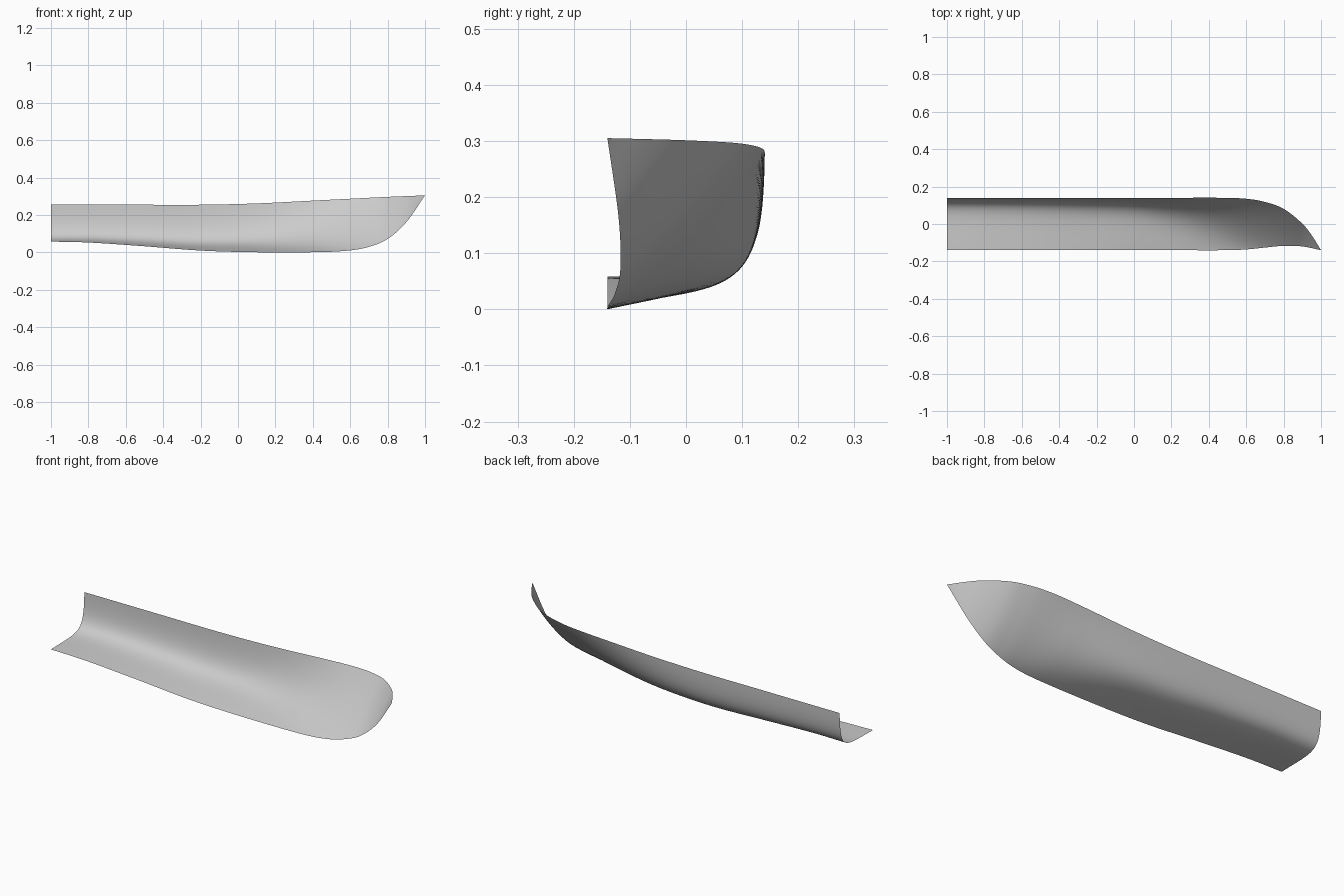
import bpy
import bmesh
from mathutils import Vector

# Remove only the default object
default_object = bpy.data.objects.get("Cube")
if default_object:
    bpy.data.objects.remove(default_object, do_unlink=True)


def smooth_curve(points):
    """Return a smooth function passing through (position, value) points."""
    last = len(points) - 1

    def slope(i):
        a, b = points[max(i - 1, 0)], points[min(i + 1, last)]
        return (b[1] - a[1]) / (b[0] - a[0])

    def evaluate(x):
        i = 0
        while i < last - 1 and x > points[i + 1][0]:
            i += 1
        (start, low), (end, high) = points[i], points[i + 1]
        span = end - start
        t = (x - start) / span
        s = 1 - t
        return (low * s * s * (1 + 2 * t) + high * t * t * (1 + 2 * s)
                + span * t * s * (slope(i) * s - slope(i + 1) * t))

    return evaluate


# Keel and stem edge: distance across and height
keel_y = smooth_curve([(-1, -.14), (.2, -.14), (.5, -.14), (.6, -.136),
                       (.7, -.126), (.8, -.117), (.9, -.12), (1, -.14)])
keel_z = smooth_curve([(-1, .058), (-.8, .053), (-.5, .033), (-.2, .01),
                       (.1, .001), (.45, .002), (.6, .011), (.7, .03),
                       (.8, .072), (.9, .162), (1, .305)])

# Upper edge of the side
sheer_y = smooth_curve([(-1, .14), (.2, .14), (.48, .14), (.6, .135),
                        (.7, .118), (.8, .081), (.9, .002), (.95, -.06), (1, -.14)])
sheer_z = smooth_curve([(-1, .255), (-.5, .255), (-.2, .255), (.1, .262),
                        (.4, .277), (.6, .287), (.8, .297), (1, .305)])

# Fullness of the floor and of the bilge, as shares of each section
floor_out = smooth_curve([(-1, .85), (-.3, .8), (0, .7), (.2, .55), (.4, .36),
                          (.6, .22), (.8, .28), (1, .33)])
floor_up = smooth_curve([(-1, .03), (-.3, .1), (0, .15), (.2, .12), (.4, .1),
                         (.6, .1), (.8, .22), (1, .3)])
bilge_out = smooth_curve([(-1, .98), (-.3, .97), (0, .94), (.2, .88), (.4, .77),
                          (.6, .64), (.8, .63), (1, .66)])
bilge_up = smooth_curve([(-1, -.1), (-.3, .04), (0, .08), (.2, .16), (.4, .28),
                         (.6, .42), (.8, .55), (1, .63)])


def section_point(x, t):
    """Point on the hull section at x, from keel (t=0) to upper edge (t=1)."""
    keel = Vector((x, keel_y(x), keel_z(x)))
    sheer = Vector((x, sheer_y(x), sheer_z(x)))
    width, height = sheer.y - keel.y, sheer.z - keel.z
    floor = keel + Vector((0, width * floor_out(x), height * floor_up(x)))
    bilge = keel + Vector((0, width * bilge_out(x), height * bilge_up(x)))
    s = 1 - t
    return keel * s**3 + floor * 3 * s * s * t + bilge * 3 * s * t * t + sheer * t**3


# Half hull: one open skin lofted through the sections, finer at the bow
LENGTH_STEPS, SECTION_STEPS = 100, 32
bm = bmesh.new()
rows = []
for i in range(LENGTH_STEPS + 1):
    x = 1 - 2 * (1 - i / LENGTH_STEPS) ** 1.5
    rows.append([bm.verts.new(section_point(x, j / SECTION_STEPS))
                 for j in range(SECTION_STEPS + 1)])
for row, ahead in zip(rows, rows[1:]):
    for j in range(SECTION_STEPS):
        bm.faces.new((row[j], row[j + 1], ahead[j + 1], ahead[j]))
bmesh.ops.remove_doubles(bm, verts=bm.verts, dist=1e-5)
for face in bm.faces:
    face.smooth = True

mesh = bpy.data.meshes.new("half_hull")
bm.to_mesh(mesh)
bm.free()
half_hull = bpy.data.objects.new("half_hull", mesh)
bpy.context.collection.objects.link(half_hull)

# Plain grey finish
grey = bpy.data.materials.new("light_grey")
grey.use_nodes = True
colour = (.6, .6, .6, 1)
grey.diffuse_color = colour
grey.node_tree.nodes["Principled BSDF"].inputs["Base Color"].default_value = colour
mesh.materials.append(grey)
